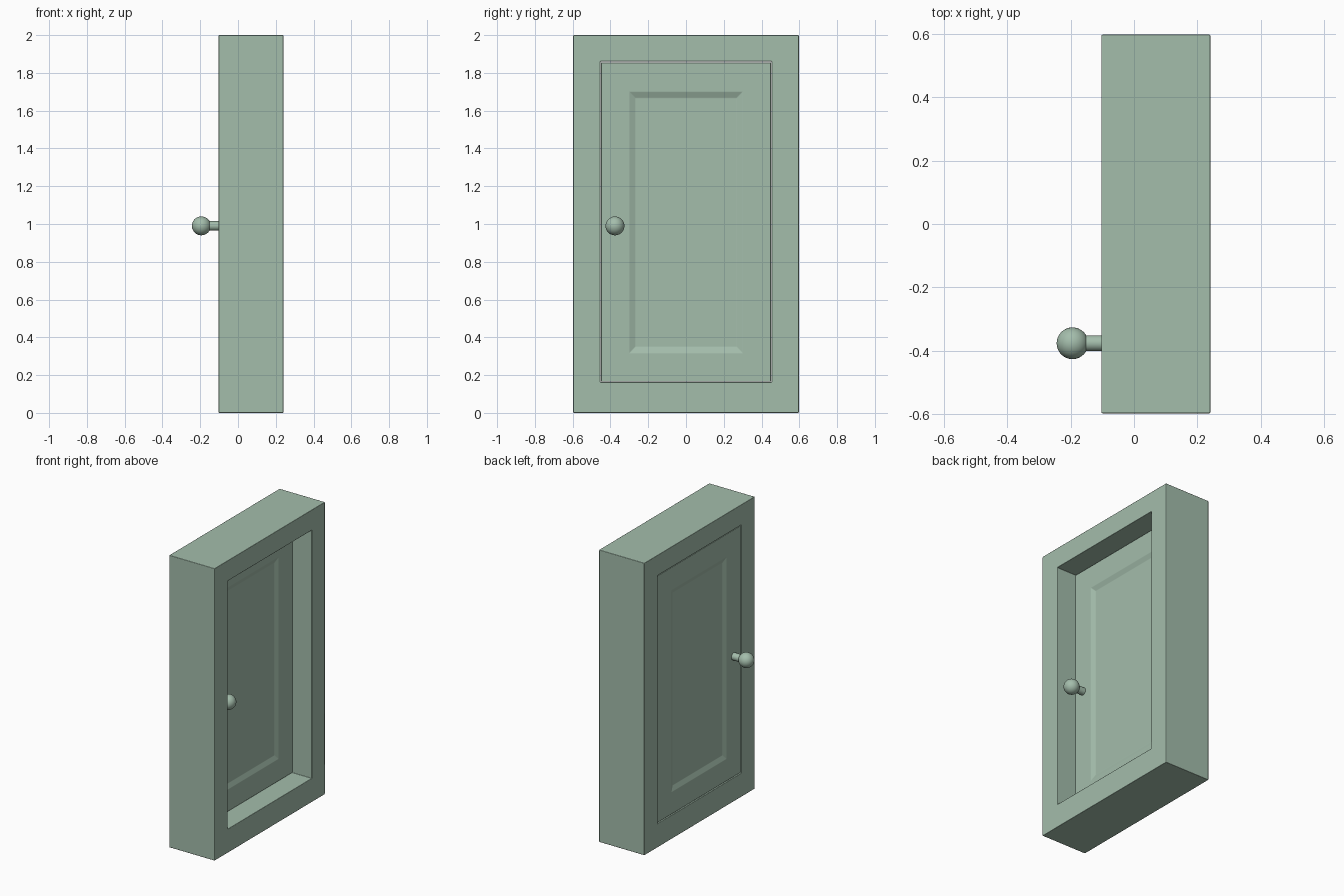
import bpy, bmesh
from math import radians, pi

if "Cube" in bpy.data.objects:
    bpy.data.objects.remove(bpy.data.objects["Cube"])

# Pale green paint
paint = bpy.data.materials.new("pale_green_paint")
paint.diffuse_color = (0.37, 0.51, 0.41, 1.0)
paint.use_nodes = True
paint.node_tree.nodes["Principled BSDF"].inputs["Base Color"].default_value = paint.diffuse_color


def finish(ob):
    ob.data.materials.append(paint)
    bpy.ops.object.select_all(action='DESELECT')
    ob.select_set(True)
    bpy.context.view_layer.objects.active = ob
    bpy.ops.object.shade_smooth_by_angle(angle=radians(40))


def ring_solid(name, rings, closed, bevel):
    """Skin rectangular rings (x, half_y, z_low, z_high); cap ends or join them."""
    bm = bmesh.new()
    loops = [[bm.verts.new((x, y, z)) for y, z in
              ((-h, lo), (h, lo), (h, hi), (-h, hi))] for x, h, lo, hi in rings]
    pairs = list(zip(loops, loops[1:]))
    if closed:
        pairs.append((loops[-1], loops[0]))
    else:
        bm.faces.new(loops[0])
        bm.faces.new(loops[-1])
    for a, b in pairs:
        for i in range(4):
            j = (i + 1) % 4
            bm.faces.new((a[i], a[j], b[j], b[i]))
    bmesh.ops.recalc_face_normals(bm, faces=bm.faces)
    me = bpy.data.meshes.new(name)
    bm.to_mesh(me)
    bm.free()
    ob = bpy.data.objects.new(name, me)
    bpy.context.collection.objects.link(ob)
    finish(ob)
    mod = ob.modifiers.new("soft_edges", 'BEVEL')
    mod.width = bevel
    mod.segments = 2
    mod.limit_method = 'ANGLE'
    mod.angle_limit = radians(12)
    mod.harden_normals = True
    return ob


# Door frame: outer box with a through opening
BACK, FRONT = -0.103, 0.241
outer = (0.597, 0.0, 2.0)
inner = (0.453, 0.163, 1.86)
ring_solid("door_frame", [(BACK, *outer), (FRONT, *outer),
                          (FRONT, *inner), (BACK, *inner)], True, 0.004)

# Door slab with a shallow recessed panel on both faces
T = 0.098
slab = (0.450, 0.166, 1.855)
lip = (0.300, 0.316, 1.70)
panel = (0.268, 0.350, 1.667)
half = [(T - 0.013, *panel), (T, *lip), (T, *slab)]
ring_solid("door_panel", half + [(-x, *r) for x, *r in reversed(half)], False, 0.003)

# Knob and stem on each side of the door
KY, KZ = -0.376, 0.99
for x, label in ((-0.194, "outer"), (0.190, "inner")):
    bpy.ops.mesh.primitive_uv_sphere_add(segments=32, ring_count=16, radius=0.05,
                                         location=(x, KY, KZ),
                                         rotation=(0, pi / 2, 0))
    knob = bpy.context.object
    knob.name = label + "_knob"
    finish(knob)
    bpy.ops.mesh.primitive_cylinder_add(vertices=32, radius=0.025, depth=0.11,
                                        location=(x * 0.67, KY, KZ),
                                        rotation=(0, pi / 2, 0))
    stem = bpy.context.object
    stem.name = label + "_knob_stem"
    finish(stem)
